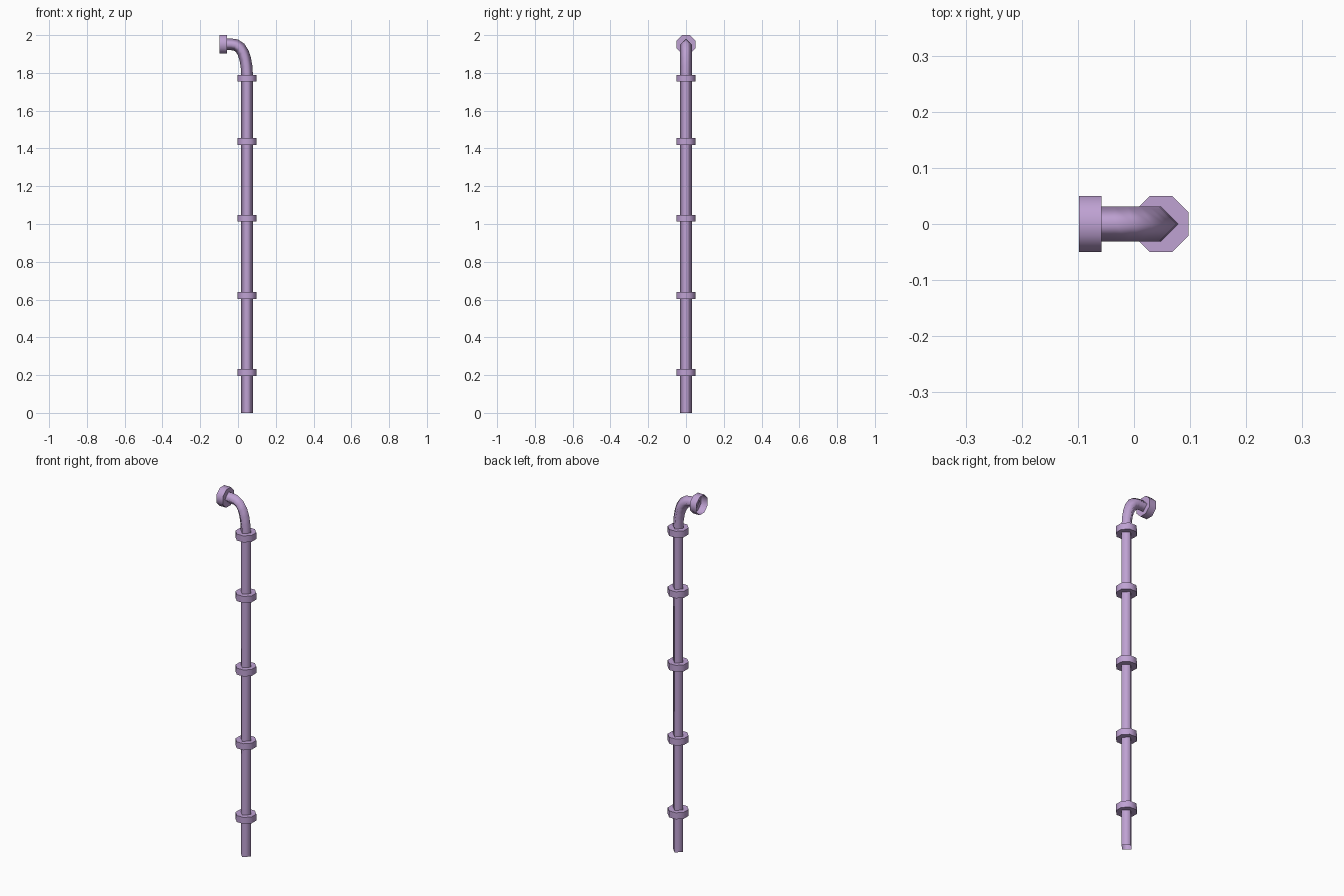
import bpy, bmesh, math
from mathutils import Vector, Matrix

if "Cube" in bpy.data.objects:
    bpy.data.objects.remove(bpy.data.objects["Cube"])

mat = bpy.data.materials.new("pipe_purple")
mat.diffuse_color = (0.52, 0.36, 0.65, 1)
mat.use_nodes = True
mat.node_tree.nodes["Principled BSDF"].inputs["Base Color"].default_value = mat.diffuse_color
PX = 0.048          # x of the vertical pipe axis
TOP = 1.951         # z of the horizontal outlet axis


def finish(name, bm, angle):
    bmesh.ops.recalc_face_normals(bm, faces=bm.faces)
    me = bpy.data.meshes.new(name)
    bm.to_mesh(me)
    bm.free()
    ob = bpy.data.objects.new(name, me)
    bpy.context.collection.objects.link(ob)
    me.materials.append(mat)
    bpy.ops.object.select_all(action='DESELECT')
    ob.select_set(True)
    bpy.context.view_layer.objects.active = ob
    bpy.ops.object.shade_smooth_by_angle(angle=math.radians(angle))
    return ob


def octagon(name, centre, height, axis_x=False):
    """Short eight-sided ring with flats facing the axes."""
    bm = bmesh.new()
    r = 0.0495 / math.cos(math.pi / 8)
    m = Matrix.Translation(centre)
    if axis_x:
        m = m @ Matrix.Rotation(math.pi / 2, 4, 'Y')
    m = m @ Matrix.Rotation(math.pi / 8, 4, 'Z')
    bmesh.ops.create_cone(bm, cap_ends=True, segments=8, radius1=r, radius2=r,
                          depth=height, matrix=m)
    if axis_x:  # open the wall side of the flange
        bm.faces.ensure_lookup_table()
        end = min(bm.faces, key=lambda f: f.calc_center_median().x)
        bmesh.ops.delete(bm, geom=[end], context='FACES_ONLY')
    return finish(name, bm, 60)


# Four-sided pipe swept up and round the bend
path = [(PX, 0), (PX, 1.79), (0.045, 1.835), (0.038, 1.875), (0.027, 1.908),
        (0.01, 1.934), (-0.012, 1.948), (-0.035, TOP), (-0.062, TOP)]
pts = [Vector((x, 0, z)) for x, z in path]
bm = bmesh.new()
rings = []
for i, p in enumerate(pts):
    t = (pts[min(i + 1, len(pts) - 1)] - pts[max(i - 1, 0)]).normalized()
    if i == 1:
        t = Vector((0, 0, 1))
    out = Vector((t.z, 0, -t.x))
    side = Vector((0, 1, 0))
    rings.append([bm.verts.new(p + 0.031 * (out * math.cos(a) + side * math.sin(a)))
                  for a in (k * math.pi / 2 for k in range(4))])
for a, b in zip(rings, rings[1:]):
    for k in range(4):
        n = (k + 1) % 4
        bm.faces.new((a[k], a[n], b[n], b[k]))
finish("drain_pipe", bm, 120)

# Collars along the pipe
for i, z in enumerate((0.214, 0.622, 1.03, 1.437, 1.772)):
    octagon(f"collar_{i + 1}", (PX, 0, z), 0.036)

# Flange at the wall end
octagon("wall_flange", (-0.078, 0, TOP), 0.04, axis_x=True)
